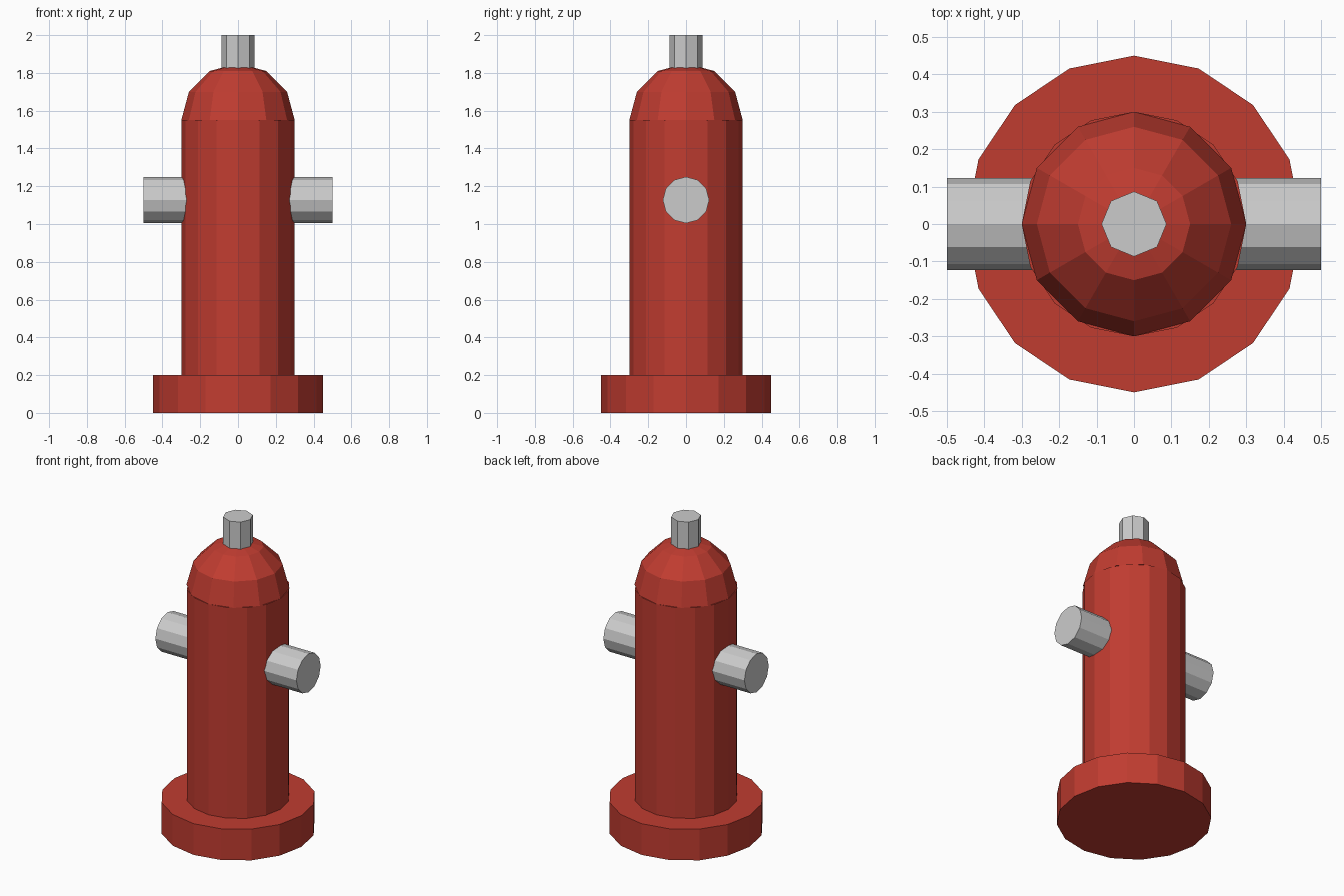
import bpy, bmesh
from math import sin, cos, pi, radians

if "Cube" in bpy.data.objects:
    bpy.data.objects.remove(bpy.data.objects["Cube"])

red = bpy.data.materials.new("red_paint")
red.diffuse_color = (0.53, 0.045, 0.03, 1)
red.use_nodes = True
red.node_tree.nodes["Principled BSDF"].inputs["Base Color"].default_value = red.diffuse_color


def cylinder(name, sides, r, z0, z1, mat=None):
    # upright prism with its first corner on the +y axis
    bpy.ops.mesh.primitive_cylinder_add(vertices=sides, radius=r, depth=z1 - z0,
                                        location=(0, 0, (z0 + z1) / 2))
    ob = bpy.context.object
    ob.name = name
    if mat:
        ob.data.materials.append(mat)
    return ob


# Base flange and barrel
cylinder("base_flange", 16, 0.45, 0, 0.2, red)
cylinder("barrel", 16, 0.3, 0.2, 1.55, red)

# Domed bonnet: upper half of a 12-sided sphere
bm = bmesh.new()
bmesh.ops.create_uvsphere(bm, u_segments=12, v_segments=6, radius=0.3)
bmesh.ops.bisect_plane(bm, geom=bm.verts[:] + bm.edges[:] + bm.faces[:],
                       plane_co=(0, 0, 0), plane_no=(0, 0, 1), clear_inner=True)
bmesh.ops.holes_fill(bm, edges=[e for e in bm.edges if e.is_boundary])
bmesh.ops.recalc_face_normals(bm, faces=bm.faces[:])
mesh = bpy.data.meshes.new("bonnet")
bm.to_mesh(mesh)
bm.free()
mesh.materials.append(red)
bonnet = bpy.data.objects.new("bonnet", mesh)
bonnet.location.z = 1.55
bpy.context.collection.objects.link(bonnet)

# Operating nut on top
cylinder("top_nut", 8, 0.087, 1.8, 2.0)

# Side outlets
for side, name in ((-1, "left_outlet"), (1, "right_outlet")):
    outlet = cylinder(name, 12, 0.123, 0, 0.3)
    outlet.rotation_euler.y = radians(90)
    outlet.location = (side * 0.35, 0, 1.127)
